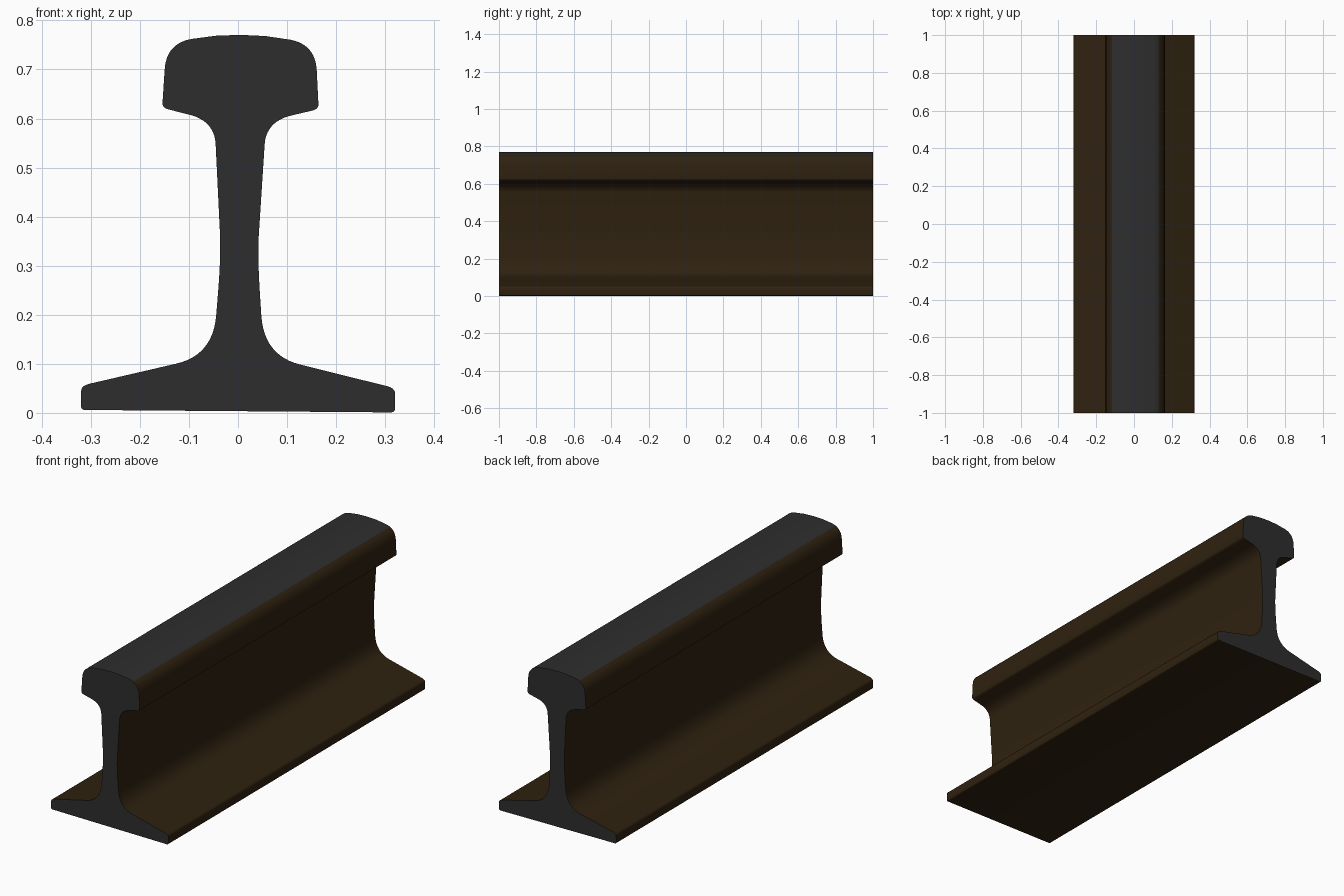
import bpy
import bmesh
from mathutils import Matrix, Vector

cube = bpy.data.objects.get("Cube")
if cube:
    bpy.data.objects.remove(cube, do_unlink=True)


def material(name, rgb):
    m = bpy.data.materials.new(name)
    m.use_nodes = True
    m.diffuse_color = (*rgb, 1)
    bsdf = m.node_tree.nodes["Principled BSDF"]
    bsdf.inputs["Base Color"].default_value = (*rgb, 1)
    bsdf.inputs["Roughness"].default_value = 0.6
    return m


def fillet(a, corner, b, steps=8):
    """Points of a rounded corner from a to b."""
    a, c, b = Vector(a), Vector(corner), Vector(b)
    ts = [i / steps for i in range(steps + 1)]
    return [a * (1 - t) ** 2 + c * 2 * t * (1 - t) + b * t * t for t in ts]


# Half of the rail section, from the foot up to the crown
half = (
    fillet((0.312, 0), (0.32, 0), (0.32, 0.008), 4)
    + fillet((0.32, 0.038), (0.32, 0.049), (0.305, 0.053), 5)
    + fillet((0.126, 0.096), (0.052, 0.114), (0.046, 0.195), 12)
    + fillet((0.042, 0.25), (0.038, 0.31), (0.039, 0.35), 4)
    + fillet((0.05, 0.545), (0.053, 0.588), (0.098, 0.602), 10)
    + fillet((0.147, 0.614), (0.159, 0.617), (0.159, 0.626), 4)
    + fillet((0.155, 0.695), (0.152, 0.749), (0.1, 0.758), 12)
    + [Vector((0.05, 0.765))]
)
section = half + [Vector((0, 0.767))] + [Vector((-p.x, p.y)) for p in reversed(half)]

# Sweep the section along the rail
LENGTH = 2
bm = bmesh.new()
front = bm.faces.new([bm.verts.new((p.x, -LENGTH / 2, p.y)) for p in section])
swept = bmesh.ops.extrude_face_region(bm, geom=[front], use_keep_orig=True)
bmesh.ops.translate(bm, vec=(0, LENGTH, 0),
                    verts=[v for v in swept["geom"] if isinstance(v, bmesh.types.BMVert)])
bmesh.ops.recalc_face_normals(bm, faces=bm.faces)

# Bare steel on the cut ends and running surface, rust elsewhere
for f in bm.faces:
    centre = f.calc_center_median()
    cut_end = abs(f.normal.y) > 0.9
    worn_top = centre.z > 0.7 and abs(centre.x) < 0.122
    f.material_index = 0 if cut_end or worn_top else 1

# The rail leans very slightly to its left
bmesh.ops.transform(bm, matrix=Matrix.Rotation(0.008, 4, "Y"), verts=bm.verts)
low = min(v.co.z for v in bm.verts)
bmesh.ops.translate(bm, vec=(0, 0, -low + 0.001), verts=bm.verts)

mesh = bpy.data.meshes.new("rail")
bm.to_mesh(mesh)
bm.free()
mesh.materials.append(material("dark steel", (0.027, 0.027, 0.028)))
mesh.materials.append(material("brown rust", (0.028, 0.0155, 0.005)))
rail = bpy.data.objects.new("rail", mesh)
bpy.context.collection.objects.link(rail)

bpy.ops.object.select_all(action="DESELECT")
rail.select_set(True)
bpy.context.view_layer.objects.active = rail
bpy.ops.object.shade_smooth_by_angle(angle=0.6)
